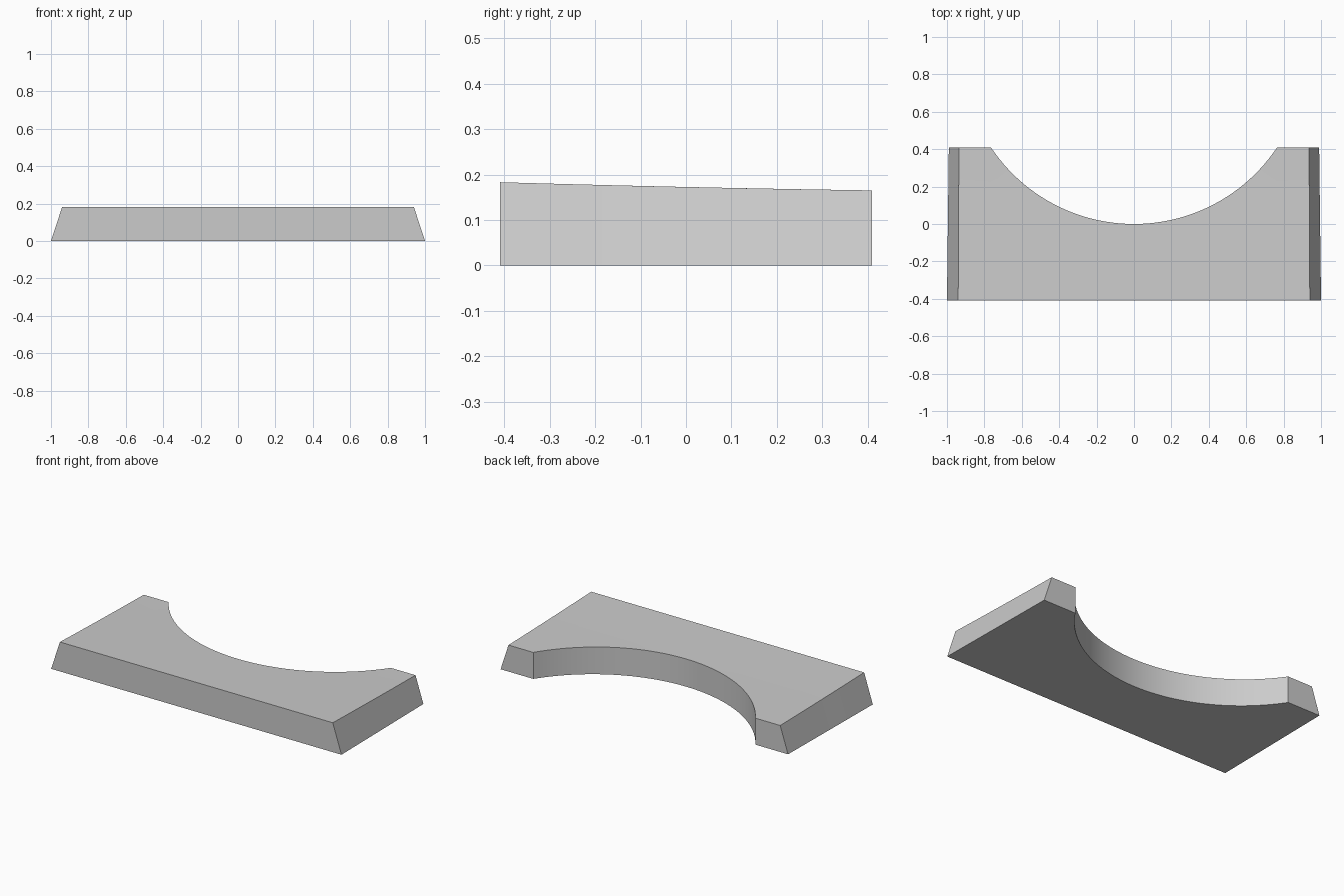
import bpy
import bmesh
import math

if "Cube" in bpy.data.objects:
    bpy.data.objects.remove(bpy.data.objects["Cube"], do_unlink=True)

HALF_DEPTH = 0.41
RADIUS = 0.919          # radius of the round cut in the back
ARC_STEPS = 48
ROWS = 6

# Plain grey material
grey = bpy.data.materials.new("plain grey")
grey.use_nodes = True
colour = (0.6, 0.6, 0.6, 1)
grey.diffuse_color = colour
grey.node_tree.nodes["Principled BSDF"].inputs["Base Color"].default_value = colour


def top_height(y):
    """Top slopes gently down to the back with a slight hollow."""
    return 0.1725 - 0.022 * y + 0.009 * y * y


# Columns across the width: (bottom front x, bottom back x, top front x, top back x, back y)
half_angle = math.acos(1 - HALF_DEPTH / RADIUS)
columns = [(-1.0, -0.99, -0.94, -0.936, HALF_DEPTH)]
for i in range(ARC_STEPS + 1):
    a = half_angle * (2 * i / ARC_STEPS - 1)
    x = RADIUS * math.sin(a)
    columns.append((x, x, x, x, RADIUS * (1 - math.cos(a))))
columns.append((1.0, 0.99, 0.94, 0.936, HALF_DEPTH))

# Block body: matching top and bottom grids joined by walls
bm = bmesh.new()
top, bottom = [], []
for bf, bb, tf, tb, back in columns:
    upper, lower = [], []
    for r in range(ROWS + 1):
        t = r / ROWS
        y = -HALF_DEPTH + t * (back + HALF_DEPTH)
        upper.append(bm.verts.new((tf + (tb - tf) * t, y, top_height(y))))
        lower.append(bm.verts.new((bf + (bb - bf) * t, y, 0)))
    top.append(upper)
    bottom.append(lower)

for c in range(len(columns) - 1):
    for r in range(ROWS):
        for grid in (top, bottom):
            bm.faces.new((grid[c][r], grid[c + 1][r], grid[c + 1][r + 1], grid[c][r + 1]))
    for r in (0, ROWS):      # front wall and back wall
        bm.faces.new((bottom[c][r], bottom[c + 1][r], top[c + 1][r], top[c][r]))
for c in (0, -1):            # slanted ends
    for r in range(ROWS):
        bm.faces.new((bottom[c][r], bottom[c][r + 1], top[c][r + 1], top[c][r]))
bmesh.ops.recalc_face_normals(bm, faces=bm.faces)

mesh = bpy.data.meshes.new("notched_block")
bm.to_mesh(mesh)
bm.free()
mesh.materials.append(grey)
block = bpy.data.objects.new("notched_block", mesh)
bpy.context.collection.objects.link(block)

# Smooth the curved wall, keep the edges sharp
bpy.ops.object.select_all(action="DESELECT")
block.select_set(True)
bpy.context.view_layer.objects.active = block
bpy.ops.object.shade_smooth_by_angle(angle=math.radians(30))
